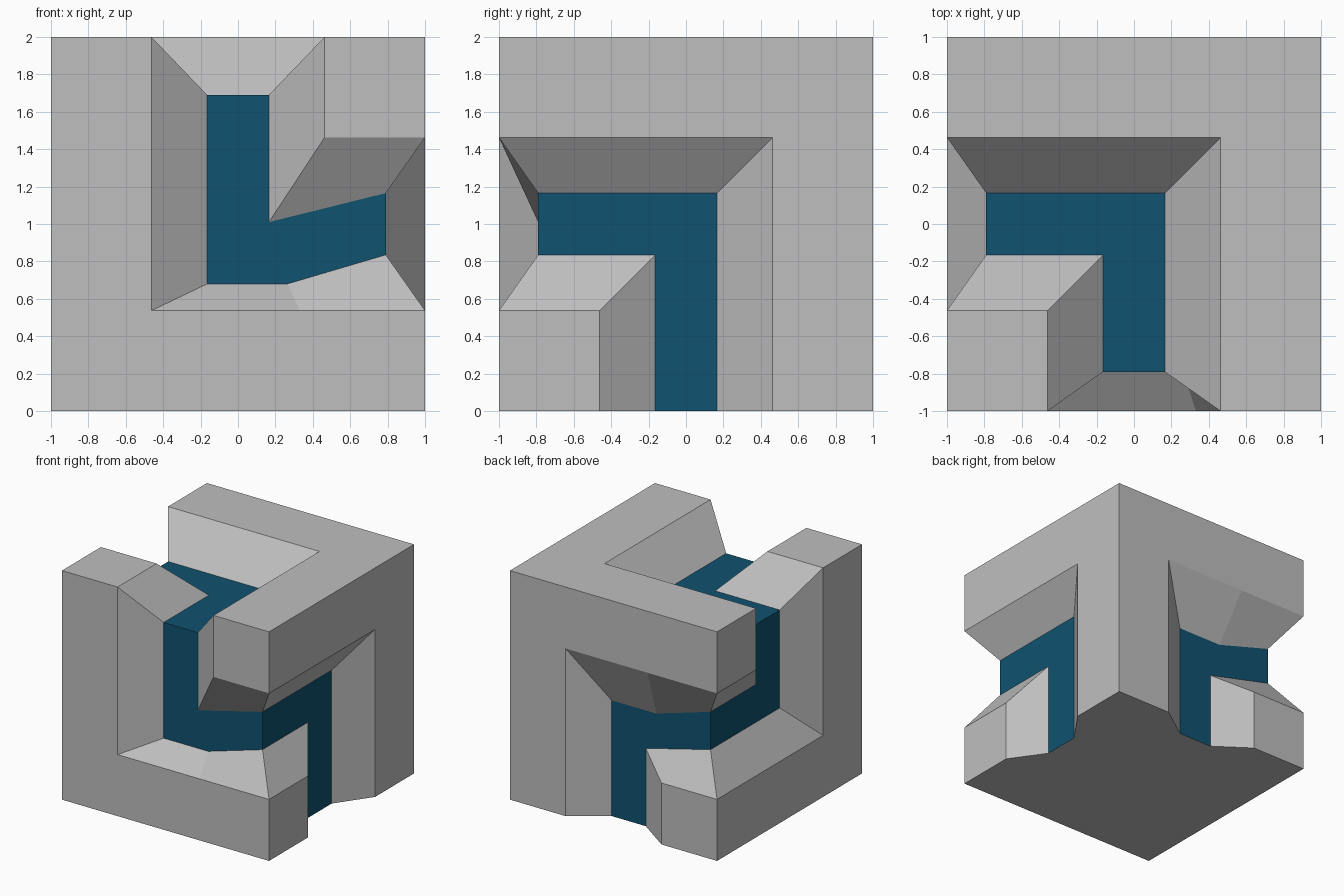
import bpy, bmesh
from mathutils import Vector as V

if "Cube" in bpy.data.objects:
    bpy.data.objects.remove(bpy.data.objects["Cube"])

O, F, D = 0.463, 0.165, 0.79     # groove half width at surface, at floor, floor distance from centre
TOP_D = 0.69                     # the top floor is cut deeper
DROP = V((0, 0, -0.155))         # front and back bends sag
X, Y, Z = V((1, 0, 0)), V((0, 1, 0)), V((0, 0, 1))


def material(name, rgb):
    m = bpy.data.materials.new(name)
    m.diffuse_color = (*rgb, 1)
    m.use_nodes = True
    m.node_tree.nodes["Principled BSDF"].inputs["Base Color"].default_value = m.diffuse_color
    return m


def reach(axis):
    """Distance of a groove floor from the centre along a face direction."""
    if axis.z > 0.5:
        return TOP_D
    return 1.0 if axis.z < -0.5 else D


bm = bmesh.new()


def face(points, mat=0):
    f = bm.faces.new([bm.verts.new(p + Z) for p in points])
    f.material_index = mat


def grooved_side(n, a, b):
    """Cube side n with a groove entering at edge a and leaving at edge b."""
    def rim(i, o):
        return n + a * i + b * o

    def floor(i, o):
        return n * reach(n) + a * i + b * o

    sag = DROP if abs(n.y) > 0.5 else V((0, 0, 0))
    rim_out = [rim(1, -O), rim(-O, -O), rim(-O, 1)]
    flo_out = [floor(reach(a), -F), floor(-F, -F) + sag, floor(-F, reach(b))]
    rim_in = [rim(1, O), rim(O, O), rim(O, 1)]
    flo_in = [floor(reach(a), F), floor(F, F) + sag, floor(F, reach(b))]
    if sag.length:               # knee where the sagging floor rises again
        rim_out.insert(2, rim(-O, 0.33))
        flo_out.insert(2, floor(-F, 0.265) + sag)

    # flat outer surface on both sides of the groove
    face(rim_out + [rim(-1, 1), rim(-1, -1), rim(1, -1)])
    face(rim_in + [rim(1, 1)])
    # sloping walls
    for r, f in ((rim_out, flo_out), (rim_in, flo_in)):
        for k in range(len(r) - 1):
            face([r[k], r[k + 1], f[k + 1], f[k]])
    # coloured groove floor
    face(flo_out + flo_in[::-1], 1)


# one continuous groove running round five sides
for n, a, b in ((Y, -Z, -X), (-X, Y, Z), (Z, -X, -Y), (-Y, Z, X), (X, -Y, -Z)):
    grooved_side(n, a, b)

# flat underside, notched where the groove ends
notch = [(1, -O), (D, -F), (D, F), (1, O)]
under = [(-1, -1), (1, -1)] + notch + [(1, 1)] + [(-y, x) for x, y in notch] + [(-1, 1)]
face([V((x, y, -1)) for x, y in under])

bmesh.ops.remove_doubles(bm, verts=bm.verts[:], dist=0.0005)
bmesh.ops.recalc_face_normals(bm, faces=bm.faces[:])
mesh = bpy.data.meshes.new("grooved_cube")
bm.to_mesh(mesh)
bm.free()
mesh.materials.append(material("light_grey", (0.52, 0.52, 0.52)))
mesh.materials.append(material("deep_blue", (0.005, 0.085, 0.163)))
obj = bpy.data.objects.new("grooved_cube", mesh)
bpy.context.collection.objects.link(obj)
